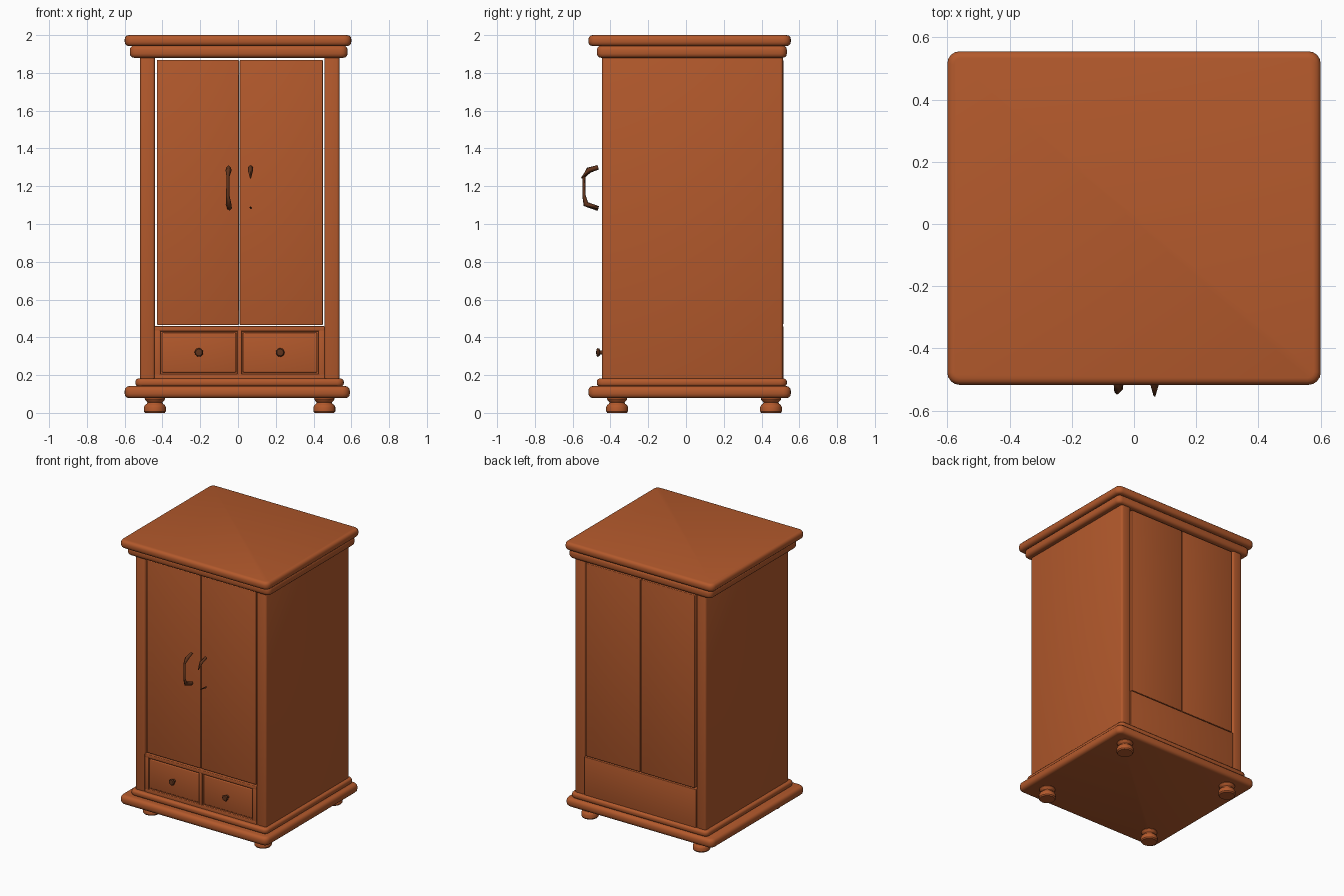
import bpy, bmesh, math
from mathutils import Vector

if "Cube" in bpy.data.objects:
    bpy.data.objects.remove(bpy.data.objects["Cube"])


def material(name, color):
    m = bpy.data.materials.new(name)
    m.diffuse_color = color
    m.use_nodes = True
    m.node_tree.nodes["Principled BSDF"].inputs["Base Color"].default_value = m.diffuse_color
    return m


WOOD = material("warm_wood", (0.45, 0.10, 0.025, 1))
DARK = material("dark_wood", (0.12, 0.035, 0.012, 1))


def finish(name, bm, mat):
    bmesh.ops.recalc_face_normals(bm, faces=bm.faces)
    me = bpy.data.meshes.new(name)
    bm.to_mesh(me)
    bm.free()
    ob = bpy.data.objects.new(name, me)
    bpy.context.collection.objects.link(ob)
    me.materials.append(mat)
    bpy.ops.object.select_all(action='DESELECT')
    ob.select_set(True)
    bpy.context.view_layer.objects.active = ob
    bpy.ops.object.shade_smooth_by_angle(angle=math.radians(35))
    return ob


def box(name, x, y, z, edge=0.006, corner=0.0, seg=3):
    """Box from (min, max) ranges; corner rounds the plan, edge rounds the rims."""
    bm = bmesh.new()
    bmesh.ops.create_cube(bm, size=1)
    lo, hi = Vector((x[0], y[0], z[0])), Vector((x[1], y[1], z[1]))
    for v in bm.verts:
        v.co = Vector([(lo[i] + hi[i]) / 2 + v.co[i] * (hi[i] - lo[i]) for i in range(3)])
    if corner:
        upright = [e for e in bm.edges if abs(e.verts[0].co.z - e.verts[1].co.z) > 1e-4]
        bmesh.ops.bevel(bm, geom=upright, offset=corner, segments=4, profile=0.5, affect='EDGES')
        rims = [e for e in bm.edges if abs(e.verts[0].co.z - e.verts[1].co.z) < 1e-4]
    else:
        rims = bm.edges[:]
    bmesh.ops.bevel(bm, geom=rims, offset=edge, segments=seg, profile=0.5, affect='EDGES')
    return finish(name, bm, WOOD)


def lathe(name, profile, loc, axis, mat, steps=24):
    """Turn (radius, height) points about the given axis."""
    bm = bmesh.new()
    vs = [bm.verts.new((r, 0, h)) for r, h in profile]
    es = [bm.edges.new(p) for p in zip(vs, vs[1:])]
    bmesh.ops.spin(bm, geom=vs + es, cent=(0, 0, 0), axis=(0, 0, 1),
                   angle=math.tau, steps=steps)
    bmesh.ops.remove_doubles(bm, verts=bm.verts, dist=1e-4)
    ob = finish(name, bm, mat)
    ob.location = loc
    ob.rotation_euler = Vector((0, 0, 1)).rotation_difference(Vector(axis)).to_euler()
    return ob


def sliver(name, points):
    """Thin faceted handle piece through (x, y, z, radius) points."""
    cu = bpy.data.curves.new(name, 'CURVE')
    cu.dimensions = '3D'
    cu.bevel_depth = 1.0
    cu.bevel_resolution = 0
    cu.use_fill_caps = True
    sp = cu.splines.new('POLY')
    sp.points.add(len(points) - 1)
    for p, (x, y, z, r) in zip(sp.points, points):
        p.co = (x, y, z, 1)
        p.radius = r
    cu.materials.append(DARK)
    bpy.context.collection.objects.link(bpy.data.objects.new(name, cu))


# cornice and plinth mouldings
box("top_board", (-0.60, 0.60), (-0.517, 0.555), (1.942, 2.0), 0.022, 0.04)
box("top_moulding", (-0.573, 0.58), (-0.472, 0.534), (1.88, 1.944), 0.022, 0.035)
box("base_board", (-0.60, 0.592), (-0.517, 0.555), (0.078, 0.142), 0.024, 0.04)
box("base_moulding", (-0.543, 0.56), (-0.472, 0.534), (0.14, 0.182), 0.016, 0.035)

# side walls
box("left_side", (-0.518, -0.44), (-0.444, 0.513), (0.17, 1.89), 0.014)
box("right_side", (0.457, 0.537), (-0.444, 0.513), (0.17, 1.89), 0.014)

# doors, full depth, with narrow gaps all round
box("left_door", (-0.429, 0.005), (-0.436, 0.515), (0.465, 1.869), 0.005)
box("right_door", (0.009, 0.449), (-0.436, 0.515), (0.465, 1.869), 0.005)

# drawer case with front frame around two recessed drawers
box("drawer_case", (-0.442, 0.459), (-0.43, 0.517), (0.17, 0.459), 0.004)
FRAME_Y = (-0.445, -0.42)
box("frame_top", (-0.442, 0.459), FRAME_Y, (0.432, 0.459), 0.005)
box("frame_bottom", (-0.442, 0.459), FRAME_Y, (0.17, 0.207), 0.005)
for name, x in (("left", (-0.442, -0.41)), ("middle", (-0.004, 0.02)), ("right", (0.426, 0.459))):
    box("frame_" + name, x, FRAME_Y, (0.2, 0.44), 0.005)
for name, x in (("left", (-0.403, -0.011)), ("right", (0.027, 0.419))):
    box(name + "_drawer", x, (-0.437, -0.42), (0.214, 0.425), 0.006)

# drawer knobs
knob = [(0, 0), (0.011, 0), (0.011, 0.018), (0.02, 0.023), (0.023, 0.031), (0.018, 0.038), (0, 0.04)]
for name, x in (("left", -0.207), ("right", 0.223)):
    lathe(name + "_knob", knob, (x, -0.436, 0.32), (0, -1, 0), DARK, 12)

# turned feet
foot = [(0, 0), (0.052, 0), (0.058, 0.008), (0.058, 0.03), (0.052, 0.042), (0.043, 0.048),
        (0.04, 0.056), (0.05, 0.066), (0.054, 0.074), (0.05, 0.085), (0, 0.085)]
for side, x in (("left", -0.44), ("right", 0.457)):
    for end, y in (("front", -0.365), ("back", 0.45)):
        lathe(f"{end}_{side}_foot", foot, (x, y, 0), (0, 0, 1), WOOD)

# door handles: left is a bow, right keeps only its end pieces
sliver("left_handle", [(-0.05, -0.465, 1.30, 0.012), (-0.05, -0.515, 1.285, 0.016),
                       (-0.053, -0.54, 1.25, 0.008), (-0.054, -0.54, 1.15, 0.009),
                       (-0.05, -0.53, 1.105, 0.015), (-0.045, -0.465, 1.082, 0.013)])
sliver("right_handle_top", [(0.066, -0.465, 1.30, 0.013), (0.066, -0.515, 1.285, 0.014),
                            (0.066, -0.553, 1.243, 0.003)])
sliver("right_handle_bottom", [(0.066, -0.525, 1.092, 0.003), (0.068, -0.465, 1.085, 0.007)])
